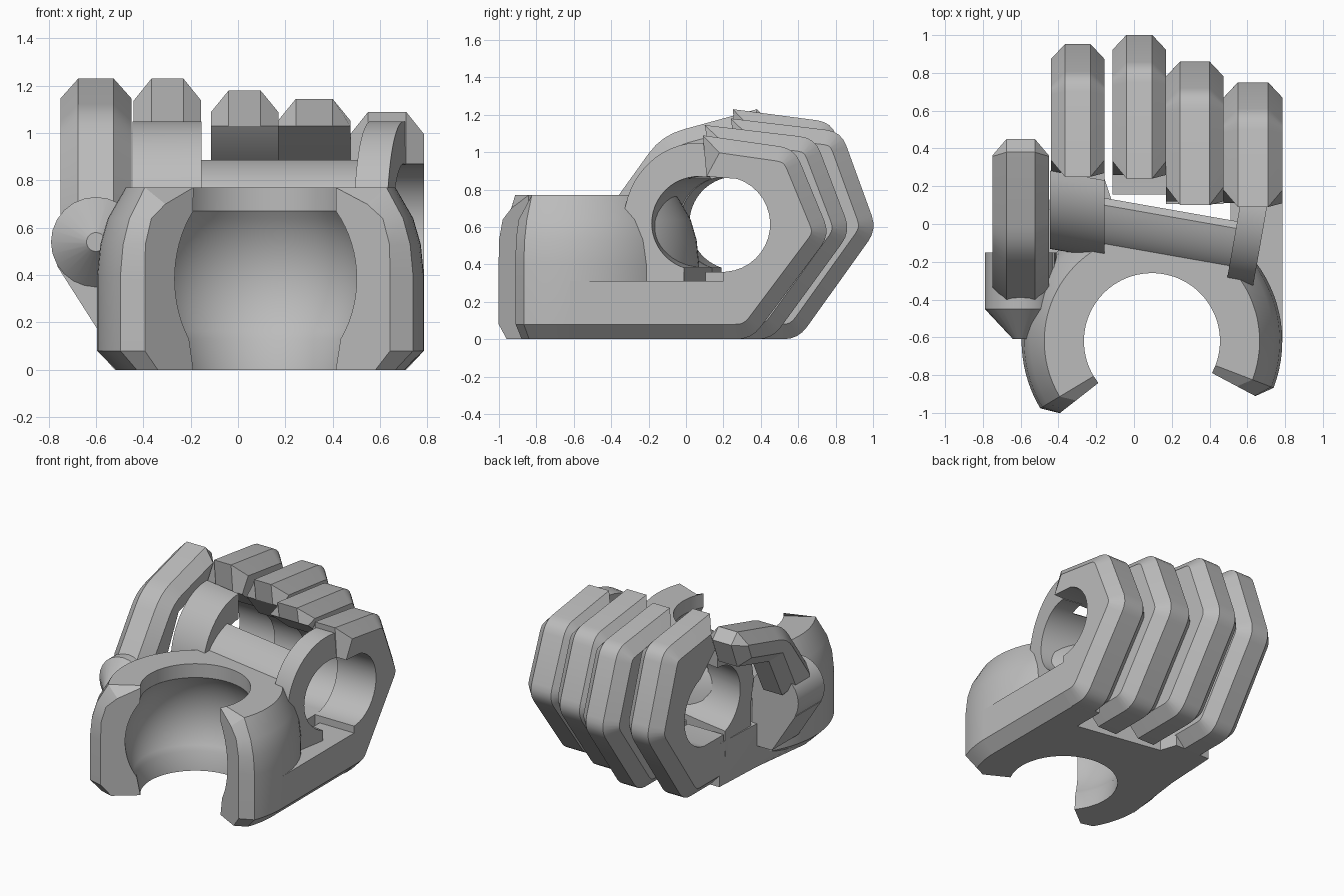
import bpy, bmesh, math
from mathutils import Vector

cube = bpy.data.objects.get("Cube")
if cube:
    bpy.data.objects.remove(cube)

grey = bpy.data.materials.new("plain_grey")
grey.use_nodes = True
grey.diffuse_color = (0.5, 0.5, 0.5, 1)
grey.node_tree.nodes["Principled BSDF"].inputs["Base Color"].default_value = (0.5, 0.5, 0.5, 1)


def loft(name, rings):
    """Skin a row of equal-length closed rings and cap both ends."""
    bm = bmesh.new()
    rows = [[bm.verts.new(p) for p in ring] for ring in rings]
    n = len(rows[0])
    for a, b in zip(rows, rows[1:]):
        for i in range(n):
            j = (i + 1) % n
            bm.faces.new((a[i], a[j], b[j], b[i]))
    caps = [bm.faces.new(rows[0][::-1]), bm.faces.new(rows[-1])]
    bm.normal_update()
    bmesh.ops.triangulate(bm, faces=caps, ngon_method='EAR_CLIP')
    bmesh.ops.recalc_face_normals(bm, faces=bm.faces)
    mesh = bpy.data.meshes.new(name)
    bm.to_mesh(mesh)
    bm.free()
    ob = bpy.data.objects.new(name, mesh)
    bpy.context.collection.objects.link(ob)
    mesh.materials.append(grey)
    bpy.ops.object.select_all(action='DESELECT')
    ob.select_set(True)
    bpy.context.view_layer.objects.active = ob
    bpy.ops.object.shade_smooth_by_angle(angle=math.radians(28))


def arc(cy, cz, ry, rz, a0, a1, n=16):
    angles = [math.radians(a0 + (a1 - a0) * i / n) for i in range(n + 1)]
    return [(cy + ry * math.cos(a), cz + rz * math.sin(a)) for a in angles]


def soften(a, p, b, r=0.08):
    """Round corner p between neighbours a and b."""
    a, p, b = Vector(a), Vector(p), Vector(b)
    s = p + (a - p).normalized() * r
    e = p + (b - p).normalized() * r
    return [tuple(s * (1 - t) ** 2 + p * 2 * t * (1 - t) + e * t * t)
            for t in (0, 0.25, 0.5, 0.75, 1)]


def inset(pts, d):
    """Mitred inward offset of a counter-clockwise outline."""
    out = []
    for i, p in enumerate(pts):
        p = Vector(p)
        u = (p - Vector(pts[i - 1])).normalized()
        v = (Vector(pts[(i + 1) % len(pts)]) - p).normalized()
        m = Vector((-u.y - v.y, u.x + v.x))
        out.append(tuple(p + m * (d / max(0.5, 1 + u.dot(v)))))
    return out


def chamfered_bar(name, x, width, full, small, c=0.075):
    h = width / 2
    rows = ((x - h, small), (x - h + c, full), (x + h - c, full), (x + h, small))
    loft(name, [[(px, y, z) for y, z in pts] for px, pts in rows])


SKEW = 0.176


def grip_y(x):
    return 0.19 - SKEW * x


# Fingers wrapped round the slanted grip tunnel
def finger(name, x, width, reach, top, tip, lip, start):
    cy = grip_y(x) * 1.2 + 0.10
    base = (start, 0.0)
    knuckle = (reach - 0.40, 0.0)
    mid = (reach + 0.02, 0.56 + (top - 1.09) * 0.3)
    upper = (reach - 0.17, top - 0.07)
    end = (tip, top)
    outer = [base] + soften(base, knuckle, mid) + soften(knuckle, mid, upper)
    outer += soften(mid, upper, end) + [end]
    inner = [(tip + 0.02, lip)] + arc(cy, 0.615, 0.255, 0.255, 72, -85)
    inner += [(start, 0.36)]
    full = outer + inner
    small = inset(full, 0.08)[:len(outer)] + inner
    small[0] = (start, 0.08)
    chamfered_bar(name, x, width, full, small)


finger("index_finger", -0.298, 0.285, 0.95, 1.23, 0.25, 1.03, 0.20)
finger("middle_finger", 0.028, 0.285, 1.0, 1.18, 0.24, 1.03, 0.155)
finger("ring_finger", 0.322, 0.305, 0.86, 1.145, 0.10, 1.03, 0.105)
finger("little_finger", 0.63, 0.31, 0.75, 1.09, 0.09, 0.87, 0.20)

# Wrist socket: partial lathe with a spherical hollow
CX, CY = 0.095, -0.62
outer = [(0.36, 0), (0.61, 0), (0.69, 0.08), (0.69, 0.40), (0.677, 0.53),
         (0.645, 0.64), (0.57, 0.77), (0.36, 0.77)]
hollow = arc(0, 0.385, 0.46, 0.46, 38.3, -38.3)
profile = outer + hollow[:-1]
end_profile = [(r if r < 0.5 else min(r - 0.06, 0.62), min(z, 0.70) if r > 0.5 else z)
               for r, z in profile]


def spin(pts, deg):
    a = math.radians(deg)
    return [(CX + r * math.cos(a), CY + r * math.sin(a), z) for r, z in pts]


START, END, STEPS = -28, 218, 56
rings = [spin(end_profile, START)]
rings += [spin(profile, START + 7 + (END - START - 14) * i / STEPS) for i in range(STEPS + 1)]
rings += [spin(end_profile, END)]
loft("wrist_socket", rings)

# Palm plate with a chamfered lower edge
back = [(0.785, 0.25), (0.51, 0.25), (0.51, 0.02), (-0.12, 0.13), (-0.16, 0.25), (-0.44, 0.25)]
rim = [(0.785, CY)] + back + [(-0.46, -0.15), (-0.59, CY)]
scoop = arc(CX, CY, 0.55, 0.55, 180, 0, 28)
plan = rim + scoop
low = [(min(max(x, -0.52), 0.705), y) for x, y in rim] + scoop
loft("palm_plate", [[(x, y, z) for x, y in pts]
                    for pts, z in ((low, 0.0), (plan, 0.08), (plan, 0.31))])


# Curved web between palm and fingers, following the tunnel
def web(name, x0, x1, ry, rz, stop, drop, slant):
    ring = arc(0, 0.62, ry, rz, stop, 180)
    ring += [(drop, 0.46), (drop, 0.2), (-0.08, 0.2)]
    ring += arc(0, 0.62, 0.25, 0.25, 252, 180, 12) + arc(0, 0.62, 0.25, 0.25, 175, stop, 12)
    loft(name, [[(x + slant * dy, grip_y(x) + dy, z) for dy, z in ring] for x in (x0, x1)])


web("index_side_web", -0.445, -0.155, 0.40, 0.43, 88, -0.37, 0)
web("grip_bar", -0.17, 0.58, 0.37, 0.28, 108, -0.29, SKEW)
web("little_side_web", 0.56, 0.70, 0.40, 0.43, 80, -0.38, SKEW)

# Thumb: bent bar reaching up and back
a, b, c, d = (-0.41, 0.58), (-0.13, 0.58), (0.02, 0.88), (0.38, 0.98)
e, f, g, h = (0.45, 1.16), (0.38, 1.23), (-0.13, 1.09), (-0.41, 0.70)
thumb = [a, b, c, d, e, f] + soften(f, g, h, 0.12) + [h]
chamfered_bar("thumb", -0.60, 0.30, thumb, inset(thumb, 0.075))

# Thumb joint: round barrel with a pointed front, and its bracket
knob = [(-0.15, 0.19), (-0.45, 0.19), (-0.61, 0.04)]
loft("thumb_joint", [[(x, y, z) for x, z in arc(-0.60, 0.54, r, r, 0, 345, 23)]
                     for y, r in knob])
bracket = [(-0.765, 0.44), (-0.58, 0.15), (-0.42, 0.15), (-0.42, 0.62), (-0.6, 0.62)]
loft("thumb_bracket", [[(x, y, z) for x, z in bracket] for y in (-0.45, -0.15)])
